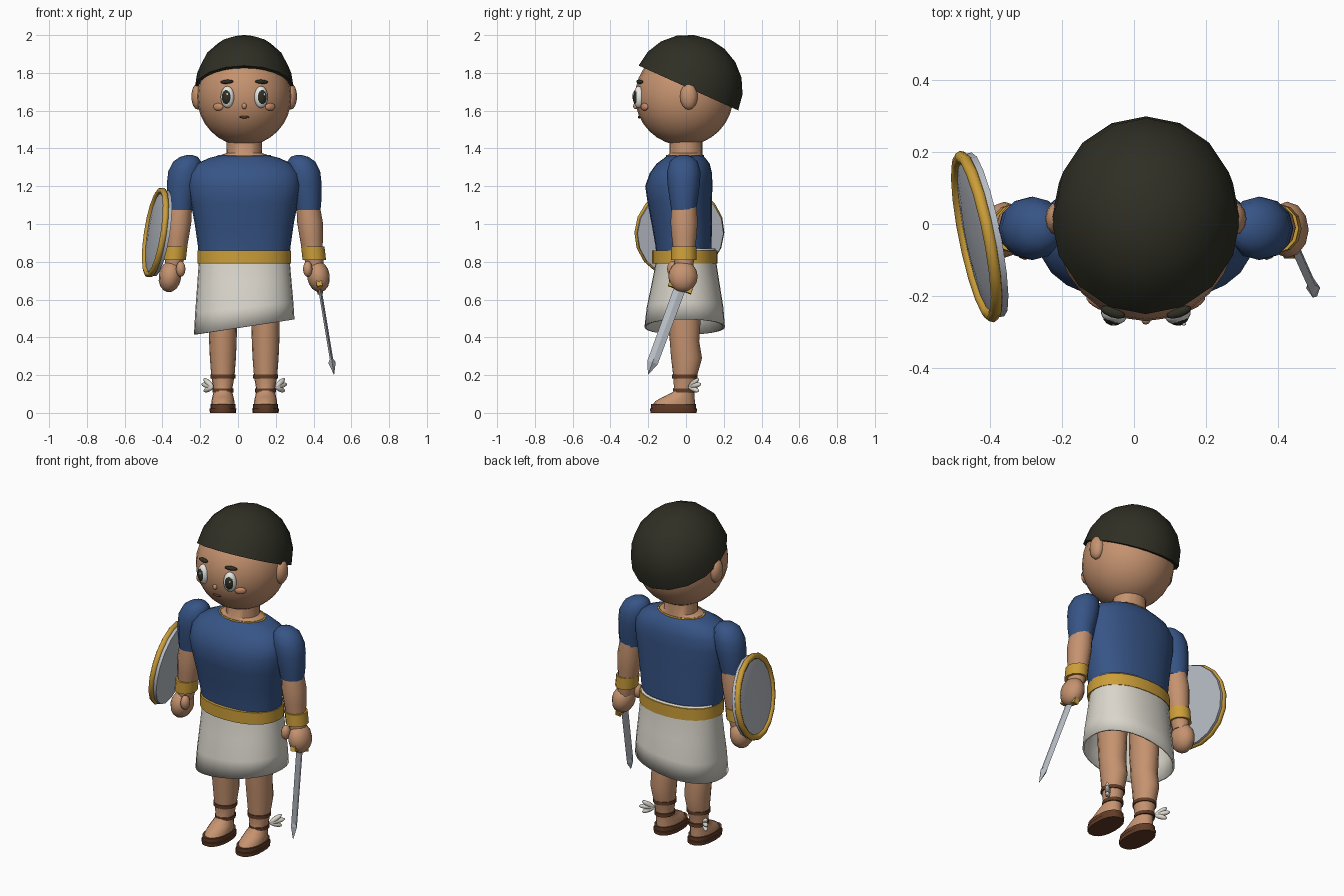
import bpy, bmesh, math
from mathutils import Vector, Euler, Matrix

if "Cube" in bpy.data.objects:
    bpy.data.objects.remove(bpy.data.objects["Cube"])

MX = 0.033  # body centre line


def material(name, r, g, b):
    m = bpy.data.materials.new(name)
    m.diffuse_color = (r, g, b, 1)
    m.use_nodes = True
    m.node_tree.nodes["Principled BSDF"].inputs["Base Color"].default_value = m.diffuse_color
    return m


SKIN = material("skin", 0.56, 0.29, 0.16)
HAIR = material("dark hair", 0.028, 0.028, 0.018)
BLUE = material("blue cloth", 0.038, 0.09, 0.24)
WHITE = material("off white cloth", 0.70, 0.67, 0.60)
GOLD = material("gold", 0.60, 0.34, 0.04)
STEEL = material("steel", 0.48, 0.51, 0.56)
BROWN = material("brown leather", 0.12, 0.045, 0.02)
EYE = material("eye white", 0.85, 0.85, 0.82)
CHEEK = material("cheek", 0.58, 0.26, 0.14)


def finish(bm, name, mat, loc=(0, 0, 0), rot=None, angle=45):
    """Store a bmesh as an object, smooth with sharp creases."""
    bmesh.ops.recalc_face_normals(bm, faces=bm.faces)
    for f in bm.faces:
        f.smooth = True
    for e in bm.edges:
        e.smooth = e.calc_face_angle(0) < math.radians(angle)
    me = bpy.data.meshes.new(name)
    bm.to_mesh(me)
    bm.free()
    me.materials.append(mat)
    ob = bpy.data.objects.new(name, me)
    bpy.context.collection.objects.link(ob)
    m = rot.to_matrix().to_4x4() if rot else Matrix()
    ob.matrix_world = Matrix.Translation(loc) @ m
    return ob


def loft(name, rings, mat, seg=16, power=2.0, cap=True, hem=None, **kw):
    """Stack of (cx, cy, z, rx, ry) superellipse rings."""
    bm = bmesh.new()
    rows = []
    for cx, cy, z, rx, ry in rings:
        row = []
        for i in range(seg):
            a = 2 * math.pi * i / seg
            c, s = math.cos(a), math.sin(a)
            x = cx + rx * math.copysign(abs(c) ** (2 / power), c)
            y = cy + ry * math.copysign(abs(s) ** (2 / power), s)
            row.append(bm.verts.new((x, y, hem(x, z) if hem else z)))
        rows.append(row)
    for a, b in zip(rows, rows[1:]):
        for i in range(seg):
            j = (i + 1) % seg
            bm.faces.new((a[i], a[j], b[j], b[i]))
    if cap:
        bm.faces.new(rows[0])
        bm.faces.new(rows[-1])
    return finish(bm, name, mat, **kw)


def ball(name, loc, radii, mat, rot=(0, 0, 0), seg=16, rows=10):
    bm = bmesh.new()
    bmesh.ops.create_uvsphere(bm, u_segments=seg, v_segments=rows, radius=1)
    bmesh.ops.scale(bm, vec=radii, verts=bm.verts)
    return finish(bm, name, mat, loc, Euler(rot), 80)


def ring(name, loc, major, minor, mat, rot=None, seg=20, sides=8):
    bpy.ops.mesh.primitive_torus_add(major_segments=seg, minor_segments=sides,
                                     major_radius=major, minor_radius=minor)
    ob = bpy.context.object
    ob.name = name
    ob.data.materials.append(mat)
    ob.data.shade_smooth()
    m = rot.to_matrix().to_4x4() if rot else Matrix()
    ob.matrix_world = Matrix.Translation(loc) @ m
    return ob


# head and tilted hair cap
ball("head", (MX, -0.01, 1.675), (0.25, 0.26, 0.26), SKIN, seg=24, rows=16)
cap_rings = [(0, 0, 0.281 * math.sin(t), 0.262 * math.cos(t), 0.289 * math.cos(t))
             for t in [math.radians(d) for d in (0, 18, 36, 54, 72, 89)]]
loft("hair_cap", cap_rings, HAIR, 16, loc=(MX, 0.013, 1.72), rot=Euler((-0.423, 0, 0)))

# face
ball("nose", (MX, -0.266, 1.624), (0.013, 0.014, 0.016), SKIN, seg=10, rows=8)
ball("mouth", (MX, -0.247, 1.566), (0.027, 0.008, 0.007), BROWN, seg=10, rows=6)
for s, side in ((-1, "left"), (1, "right")):
    t = s * 0.33
    n = Vector((math.sin(t), -math.cos(t), 0))
    p = Vector((MX + s * 0.089, -0.250, 1.672))
    ball(side + "_eye", p, (0.037, 0.028, 0.058), EYE, (0, 0, t))
    ball(side + "_pupil", p + n * 0.005, (0.030, 0.028, 0.046), HAIR, (0, 0, t))
    ball(side + "_eye_glint", p + n * 0.030 + Vector((0.008, 0, 0.014)),
         (0.006, 0.004, 0.008), EYE, (0, 0, t), 8, 6)
    ball(side + "_eyebrow", (MX + s * 0.092, -0.245, 1.753), (0.037, 0.015, 0.011),
         HAIR, (0, s * 0.06, t), 10, 6)
    ball(side + "_cheek", (MX + s * 0.138, -0.220, 1.62), (0.032, 0.012, 0.02),
         CHEEK, (0, 0, s * 0.58), 12, 8)
    ball(side + "_ear", (MX + s * 0.245, 0.015, 1.675), (0.035, 0.047, 0.07), SKIN, seg=12, rows=8)

# neck with neckline trim
loft("neck", [(MX, -0.005, 1.33, 0.135, 0.095), (MX, -0.003, 1.364, 0.13, 0.092),
              (MX, 0, 1.375, 0.095, 0.088), (MX, 0, 1.47, 0.093, 0.088)], SKIN, 20)
trim = ring("neckline_trim", (MX, -0.005, 1.36), 0.137, 0.006, GOLD, seg=24, sides=6)
trim.scale = (1, 0.71, 1)

# tunic body
loft("tunic", [(MX, -0.010, 0.80, 0.238, 0.145), (MX, -0.013, 0.88, 0.245, 0.148),
               (MX, -0.022, 1.00, 0.262, 0.160), (MX, -0.033, 1.11, 0.283, 0.170),
               (MX, -0.038, 1.20, 0.298, 0.178), (MX, -0.027, 1.27, 0.292, 0.165),
               (MX, -0.015, 1.32, 0.250, 0.140), (MX, -0.006, 1.35, 0.185, 0.108),
               (MX, -0.005, 1.362, 0.135, 0.095)], BLUE, 24, 2.3, angle=60)

# belt and open skirt with slanted hem
loft("belt", [(MX, -0.007, z, 0.248, 0.173) for z in (0.79, 0.86)], GOLD, 24, 2.2)
skirt = loft("skirt", [(MX, 0.002, 0, 0.238, 0.155), (MX, 0, 0.2, 0.242, 0.162),
                       (MX, -0.002, 0.45, 0.25, 0.18), (MX, -0.005, 0.75, 0.26, 0.203),
                       (MX, -0.007, 1, 0.266, 0.213)], WHITE, 28, 2.2, cap=False,
             hem=lambda x, t: 0.87 + t * (0.455 + 0.15 * (x - MX) - 0.87))
shell = skirt.modifiers.new("thickness", "SOLIDIFY")
shell.thickness = 0.01
shell.offset = -1

# arms and legs, mirrored about the body centre line
for s, side in ((-1, "left"), (1, "right")):
    def X(off):
        return MX + s * off

    loft(side + "_sleeve", [(X(o), -0.012, z, r, r) for o, z, r in
         ((0.338, 1.075, 0.066), (0.334, 1.14, 0.076), (0.322, 1.22, 0.087),
          (0.314, 1.28, 0.088), (0.302, 1.33, 0.074), (0.293, 1.355, 0.048),
          (0.29, 1.365, 0.015))], BLUE, 12, angle=60)
    loft(side + "_arm", [(X(o), -0.010, z, r, r * 1.06) for o, z, r in
         ((0.378, 0.76, 0.045), (0.36, 0.86, 0.054), (0.355, 0.93, 0.062),
          (0.348, 1.01, 0.068), (0.340, 1.08, 0.063), (0.33, 1.15, 0.06))], SKIN, 12)
    loft(side + "_bracelet", [(X(0.371), -0.012, 0.81, 0.062, 0.068),
                              (X(0.363), -0.012, 0.88, 0.062, 0.068)], GOLD, 12)
    ball(side + "_hand", (X(0.393), -0.016, 0.722), (0.06, 0.078, 0.084), SKIN,
         (0, -s * 0.15, 0), 12, 8)
    ball(side + "_thumb", (X(0.336), -0.07, 0.762), (0.026, 0.030, 0.042), SKIN, seg=10, rows=8)

    # leg and foot
    loft(side + "_leg", [(X(0.113), cy, z, rx, ry) for cy, z, rx, ry in
         ((-0.066, 0.04, 0.062, 0.113), (-0.058, 0.062, 0.061, 0.105),
          (-0.038, 0.085, 0.056, 0.083), (-0.012, 0.11, 0.050, 0.058),
          (-0.008, 0.135, 0.051, 0.056), (-0.005, 0.19, 0.061, 0.062),
          (0.003, 0.29, 0.069, 0.082), (-0.008, 0.38, 0.073, 0.078),
          (-0.01, 0.50, 0.075, 0.088), (-0.01, 0.70, 0.08, 0.09))], SKIN, 16, angle=70)
    loft(side + "_sandal_sole", [(X(0.113), -0.066, z, r, r + 0.055) for z, r in
         ((0, 0.069), (0.022, 0.071), (0.024, 0.066), (0.046, 0.066))], BROWN, 18, 2.3)
    for k, (z, rx, ry) in enumerate(((0.193, 0.066, 0.067), (0.118, 0.055, 0.062))):
        loft(f"{side}_ankle_strap_{k}", [(X(0.113), -0.006, z + d, rx, ry)
             for d in (-0.01, 0.01)], BROWN, 16)

    # ankle wing feathers
    for k, (lift, size) in enumerate(((0.7, 0.043), (0.2, 0.046), (-0.35, 0.038))):
        d = Vector((s * 0.7, 0.75, lift)).normalized()
        q = d.to_track_quat('Z', 'Y').to_euler()
        ball(f"{side}_wing_feather_{k}", Vector((X(0.168), 0.018, 0.137)) + d * size * 0.85,
             (0.015, 0.015, size), WHITE, q, 8, 8)

# sword in the right hand, pointing down and forward
q = Vector((0, 0, -1)).rotation_difference(Vector((0.076, -0.17, -0.46)))
hilt = (0.432, -0.03, 0.665)
loft("sword_blade", [(0, 0, z, rx, ry) for z, rx, ry in
     ((0, 0.009, 0.031), (-0.41, 0.009, 0.029), (-0.43, 0.02, 0.029), (-0.498, 0.001, 0.001))],
     STEEL, 4, loc=hilt, rot=q, angle=15)
bm = bmesh.new()
bmesh.ops.create_cube(bm, size=1)
bmesh.ops.scale(bm, vec=(0.03, 0.13, 0.03), verts=bm.verts)
finish(bm, "sword_guard", GOLD, hilt, q)
loft("sword_grip", [(0, 0, 0, 0.016, 0.016), (0, 0, 0.11, 0.016, 0.016)], GOLD, 8, loc=hilt, rot=q)

# round shield on the left arm
q = Vector((-1, -0.2, 0.155)).to_track_quat('Z', 'Y')
centre = (-0.437, -0.035, 0.955)
loft("shield_plate", [(0, 0, z, r, r) for z, r in
     ((-0.032, 0.232), (-0.004, 0.232), (0.002, 0.212), (0.012, 0.13), (0.016, 0.02))],
     STEEL, 18, loc=centre, rot=q)
ring("shield_rim", centre, 0.226, 0.017, GOLD, q, 18, 8)
